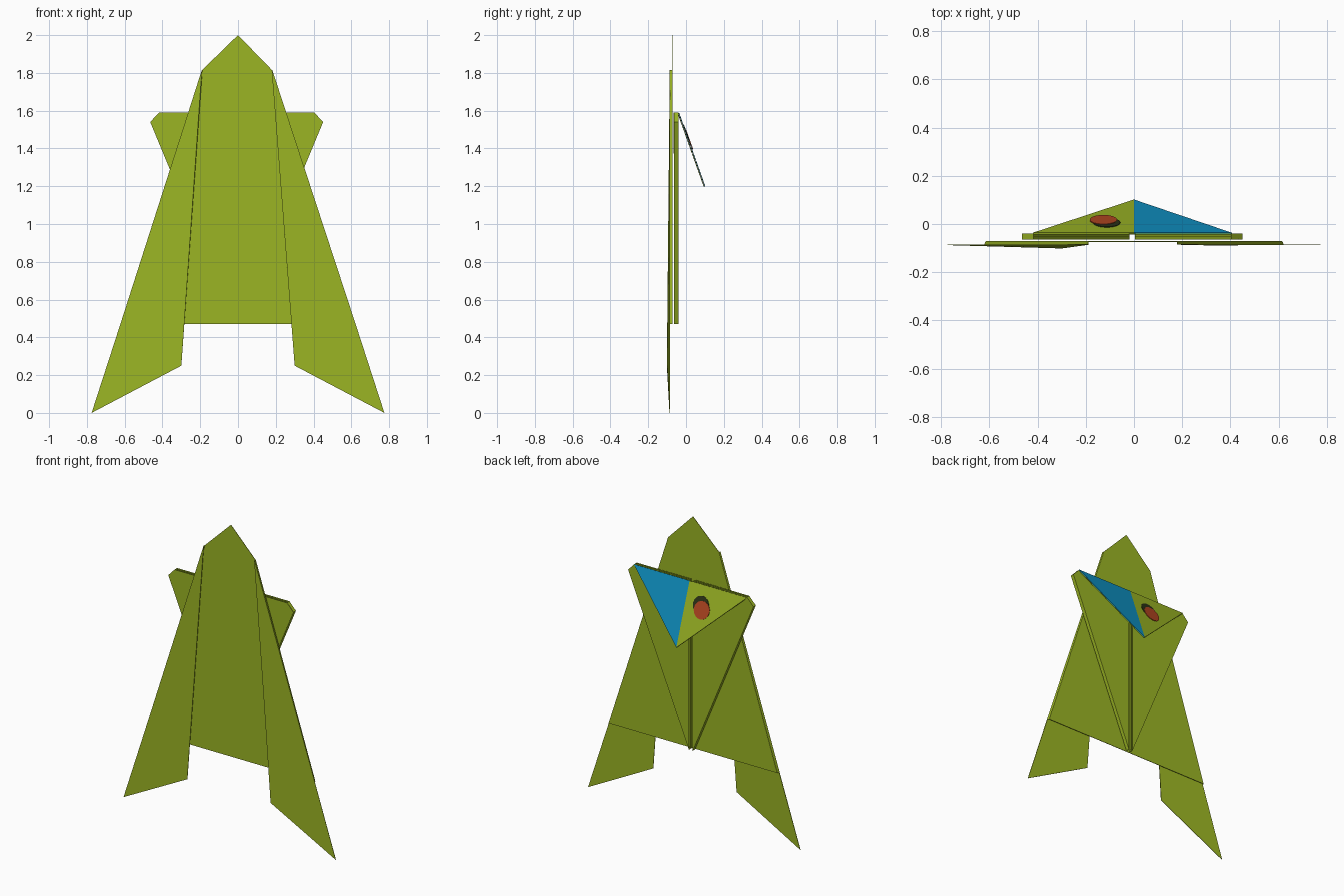
import bpy, math
from mathutils import Vector

cube = bpy.data.objects.get("Cube")
if cube:
    bpy.data.objects.remove(cube, do_unlink=True)


def material(name, rgb):
    """Flat material from 0-255 sRGB values."""
    lin = [((c / 255 + 0.055) / 1.055) ** 2.4 for c in rgb] + [1.0]
    m = bpy.data.materials.new(name)
    m.use_nodes = True
    m.diffuse_color = lin
    m.node_tree.nodes["Principled BSDF"].inputs["Base Color"].default_value = lin
    return m


GREEN = material("leaf green paper", (155, 181, 36))
BLUE = material("blue paint", (15, 144, 194))
RED = material("rust red paint", (178, 70, 33))
DARK = material("dark olive paint", (44, 50, 22))


def sheet(name, verts, faces, mats=(GREEN,), thickness=0.003):
    """Thin sheet of folded paper."""
    me = bpy.data.meshes.new(name)
    me.from_pydata(verts, [], faces)
    for m in mats:
        me.materials.append(m)
    ob = bpy.data.objects.new(name, me)
    bpy.context.collection.objects.link(ob)
    mod = ob.modifiers.new("paper thickness", "SOLIDIFY")
    mod.thickness = thickness
    mod.offset = 0
    return ob


# Main body panel, pointed at the top
BY = -0.073
sheet("body_panel",
      [(0, BY, 2.0), (-0.19, BY, 1.815), (-0.615, BY, 0.47), (0.615, BY, 0.47), (0.18, BY, 1.815)],
      [(0, 1, 2, 3, 4)])

# Front wings folded forward over the body, ending in pointed feet
for side, s, shoulder, inner_y in (("left", 1, 0.18, -0.087), ("right", -1, 0.19, -0.1)):
    WY = -0.086
    sheet(side + "_front_wing",
          [(s * shoulder, WY, 1.815), (s * 0.622, WY, 0.47), (s * 0.30, inner_y, 0.25),
           (s * 0.775, WY, 0.0), (s * shoulder, BY, 1.815), (s * 0.615, BY, 0.47)],
          [(0, 1, 2), (1, 3, 2), (0, 4, 5, 1)])

# Back flaps: layered paper joined along the outer folds, with a centre seam
CX = -0.007
for side, s in (("left", 1), ("right", -1)):
    outline = [(0.013, 0.47), (0.457, 1.54), (0.41, 1.59), (0.013, 1.59)]
    verts, faces = [], []
    for layer, y in enumerate((-0.064, -0.052, -0.04)):
        verts += [(CX + s * x, y, z) for x, z in outline]
        faces.append([layer * 4 + i for i in range(4)])
    faces += [(0, 1, 9, 8), (1, 2, 10, 9)]
    sheet(side + "_back_flap", verts, faces, thickness=0.002)

# Head: triangle hanging down and back from the top of the flaps
TOP = Vector((0, -0.038, 1.588))
LOW = Vector((0, 0.1, 1.2))
down = (LOW - TOP).normalized()
normal = Vector((0, -down.z, down.y))


def head(name, offset, mats):
    pts = [Vector((CX - 0.413, TOP.y, TOP.z)), TOP, Vector((CX + 0.413, TOP.y, TOP.z)), LOW]
    ob = sheet(name, [p + normal * offset for p in pts], [(0, 3, 1), (1, 3, 2)], mats, 0.004)
    for f in ob.data.polygons:
        f.material_index = len(mats) - 1 if f.center.x > 0 else 0


head("head_lining", -0.005, (GREEN,))
head("head_face", 0.0, (GREEN, BLUE))

# Eye on the right half: two overlapping painted discs
for name, x, along, lift, mat in (("eye_shadow_disc", -0.113, 0.122, 0.003, DARK),
                                  ("eye_disc", -0.127, 0.15, 0.005, RED)):
    bpy.ops.mesh.primitive_cylinder_add(
        vertices=32, radius=0.056, depth=0.004,
        location=Vector((x, 0, 0)) + TOP + down * along + normal * lift,
        rotation=(-math.atan2(normal.y, normal.z), 0, 0))
    eye = bpy.context.object
    eye.name = name
    eye.data.materials.append(mat)
